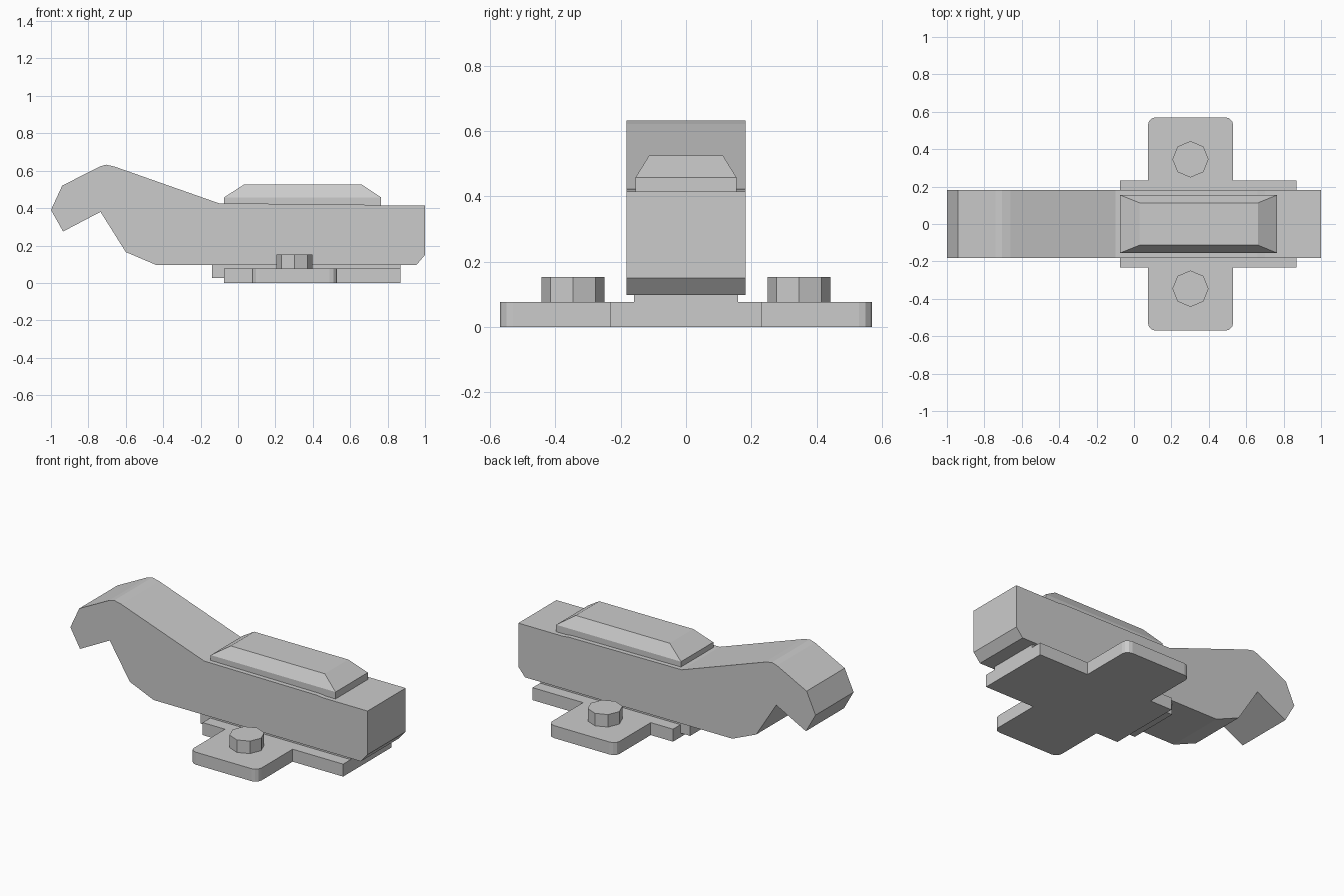
import bpy, bmesh
from math import cos, sin, pi

if "Cube" in bpy.data.objects:
    bpy.data.objects.remove(bpy.data.objects["Cube"])


def prism(name, pts, depth):
    """Extrude a closed loop of 3D points along a depth vector."""
    bm = bmesh.new()
    face = bm.faces.new([bm.verts.new(p) for p in pts])
    ext = bmesh.ops.extrude_face_region(bm, geom=[face], use_keep_orig=True)
    verts = [g for g in ext["geom"] if isinstance(g, bmesh.types.BMVert)]
    bmesh.ops.translate(bm, verts=verts, vec=depth)
    bmesh.ops.recalc_face_normals(bm, faces=bm.faces)
    return finish(name, bm)


def finish(name, bm):
    mesh = bpy.data.meshes.new(name)
    bm.to_mesh(mesh)
    bm.free()
    obj = bpy.data.objects.new(name, mesh)
    bpy.context.collection.objects.link(obj)
    return obj


# Main arm with hooked end
arm = [(-1, .39), (-.94, .52), (-.74, .622), (-.705, .632), (-.66, .622),
       (-.10, .425), (.66, .42), (.70, .415), (1, .415), (1, .15),
       (.955, .097), (-.44, .097), (-.60, .165), (-.735, .38), (-.935, .275)]
prism("arm", [(x, -.183, z) for x, z in arm], (0, .366, 0))

# Cross-shaped base plate with rounded ears
x0, x1, e0, e1, w, ear, r = -.075, .87, .075, .53, .232, .57, .04


def corner(cx, cy, start):
    return [(cx + r * cos(start + i * pi / 6), cy + r * sin(start + i * pi / 6))
            for i in range(4)]


half = ([(x1, w), (e1, w)] + corner(e1 - r, ear - r, 0)
        + corner(e0 + r, ear - r, pi / 2) + [(e0, w), (x0, w)])
outline = half + [(x, -y) for x, y in reversed(half)]
prism("base_plate", [(x, y, 0) for x, y in outline], (0, 0, .076))

# Spacer between plate and arm
prism("spacer", [(-.14, -.16, .025), (.868, -.16, .025),
                 (.868, .16, .025), (-.14, .16, .025)], (0, 0, .08))

# Eight-sided bolt heads
for side, label in ((-1, "front"), (1, "back")):
    ring = [(.302 + .097 * cos(i * pi / 4), side * .346 + .097 * sin(i * pi / 4), .07)
            for i in range(8)]
    prism("bolt_" + label, ring, (0, 0, .082))

# Raised top cover with sloped sides
bm = bmesh.new()
levels = [(-.075, .765, .155, .40), (-.075, .765, .155, .457), (.03, .663, .113, .525)]
rings = [[bm.verts.new(p) for p in ((a, -y, z), (b, -y, z), (b, y, z), (a, y, z))]
         for a, b, y, z in levels]
for lo, hi in zip(rings, rings[1:]):
    for i in range(4):
        j = (i + 1) % 4
        bm.faces.new((lo[i], lo[j], hi[j], hi[i]))
bm.faces.new(rings[0][::-1])
bm.faces.new(rings[-1])
finish("top_cover", bm)
